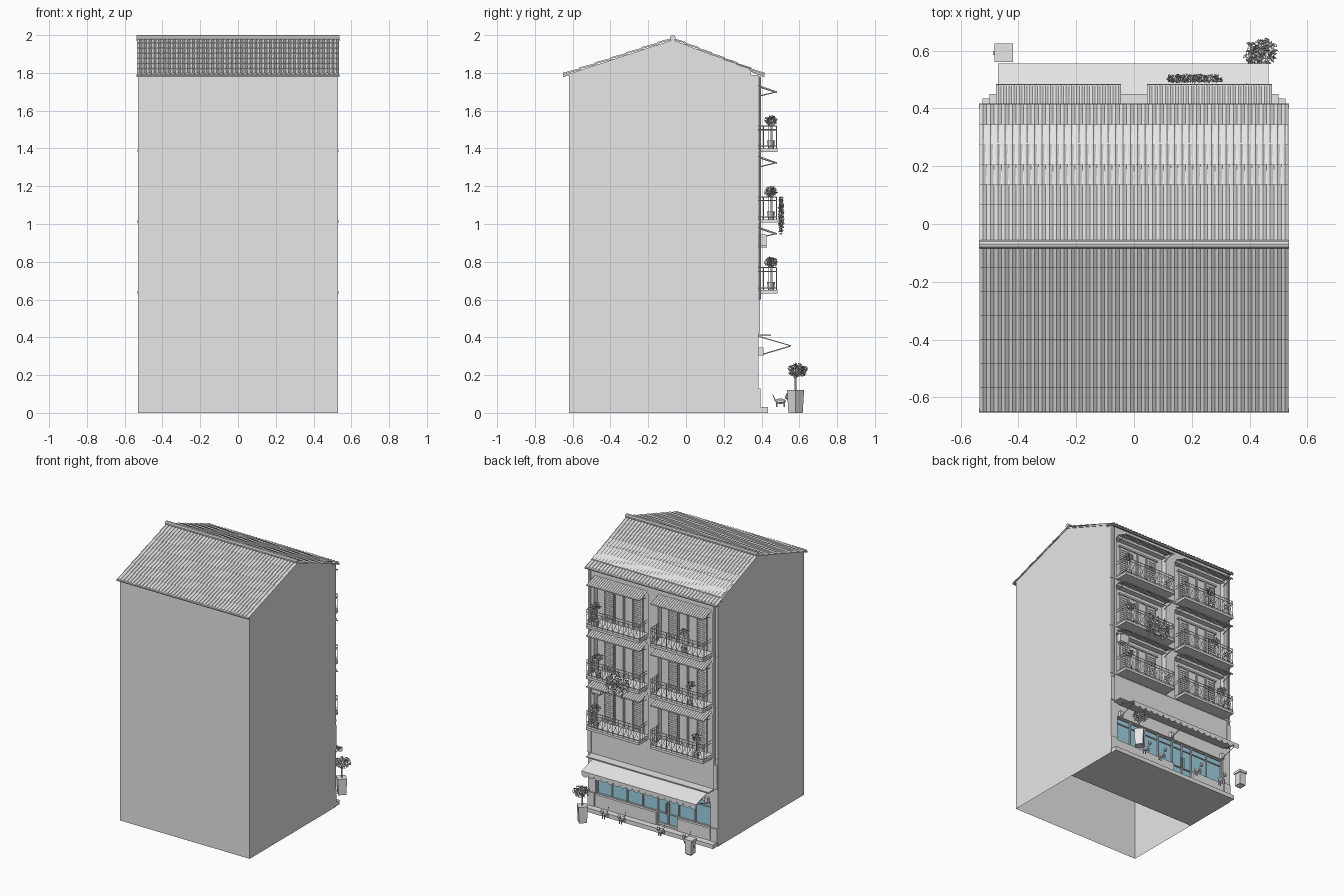
import bpy, bmesh, math, random
from mathutils import Vector, Matrix

if "Cube" in bpy.data.objects:
    bpy.data.objects.remove(bpy.data.objects["Cube"])

random.seed(4)


def material(name, rgb):
    m = bpy.data.materials.new(name)
    m.diffuse_color = (*rgb, 1)
    m.use_nodes = True
    m.node_tree.nodes["Principled BSDF"].inputs["Base Color"].default_value = m.diffuse_color
    return m


GREY = material("plaster grey", (0.8, 0.8, 0.8))
GLASS = material("window blue", (0.35, 0.66, 0.8))


def finish(name, bm, mat=GREY):
    me = bpy.data.meshes.new(name)
    bm.to_mesh(me)
    bm.free()
    me.materials.append(mat)
    ob = bpy.data.objects.new(name, me)
    bpy.context.collection.objects.link(ob)
    return ob


def box(bm, x0, x1, y0, y1, z0, z1):
    size = Matrix.Diagonal((abs(x1 - x0), y1 - y0, z1 - z0, 1))
    mid = Matrix.Translation(((x0 + x1) / 2, (y0 + y1) / 2, (z0 + z1) / 2))
    bmesh.ops.create_cube(bm, size=1, matrix=mid @ size)


def boxes(name, items, mat=GREY):
    bm = bmesh.new()
    for b in items:
        box(bm, *b)
    return finish(name, bm, mat)


def rod(bm, a, b, r=0.003, r2=None, sides=6):
    a, b = Vector(a), Vector(b)
    d = b - a
    m = Matrix.Translation((a + b) / 2) @ d.to_track_quat('Z', 'Y').to_matrix().to_4x4()
    bmesh.ops.create_cone(bm, cap_ends=True, segments=sides, radius1=r,
                          radius2=r if r2 is None else r2, depth=d.length, matrix=m)


def ball(bm, c, r, scale=(1, 1, 1)):
    bmesh.ops.create_icosphere(bm, subdivisions=1, radius=r,
                               matrix=Matrix.Translation(c) @ Matrix.Diagonal((*scale, 1)))


def sheet(bm, x0, x1, a, b, waves, amp):
    """Corrugated strip running from point a to point b, given as (y, z)."""
    prev, steps = None, waves * 4
    for i in range(steps + 1):
        x = x0 + (x1 - x0) * i / steps
        h = amp * math.sin(math.pi * i / 4) ** 2
        cur = [bm.verts.new((x, p[0], p[1] + h)) for p in (a, b)]
        if prev:
            bm.faces.new((prev[0], cur[0], cur[1], prev[1]))
        prev = cur


def prism(bm, pts, x0, x1):
    """Closed (y, z) outline extruded along x."""
    l = [bm.verts.new((x0, *p)) for p in pts]
    r = [bm.verts.new((x1, *p)) for p in pts]
    bm.faces.new(l)
    bm.faces.new(r[::-1])
    for i in range(len(pts)):
        j = (i + 1) % len(pts)
        bm.faces.new((l[j], l[i], r[i], r[j]))
    bmesh.ops.recalc_face_normals(bm, faces=bm.faces)


def leaves(bm, c, radii, count, size):
    for _ in range(count):
        d = Vector([random.gauss(0, 1) for _ in range(3)]).normalized() * random.uniform(0.45, 1)
        p = Vector(c) + Vector([d[i] * radii[i] for i in range(3)])
        u = Vector([random.uniform(-1, 1) for _ in range(3)]).normalized()
        v = u.orthogonal().normalized() * size * 0.55
        u *= size
        bm.faces.new([bm.verts.new(p + q) for q in (-u, v, u, -v)])


# Main walls, open underneath
bm = bmesh.new()
prism(bm, [(-.62, 0), (-.62, 1.79), (-.07, 1.97), (.345, 1.825), (.345, 0)], -.53, .53)
bmesh.ops.delete(bm, geom=[f for f in bm.faces if f.calc_center_median().z < .01], context='FACES_ONLY')
finish("walls", bm)
boxes("shop_floor", [(-.53, .53, -.03, .385, .0, .02)])
boxes("front_step", [(-.525, .525, .385, .435, 0, .03)])

# Facade frame around the balcony bays and shop window
parts = [(-.53, .53, .345, .385, .31, .65), (-.04, .04, .345, .385, .65, 1.79),
         (-.47, -.2, .345, .39, .02, .12), (-.03, .47, .345, .39, .02, .12)]
for s in (-1, 1):
    parts += [(s * .48, s * .53, .345, .385, .65, 1.79), (s * .47, s * .53, .345, .385, 0, .31)]
    parts += [(s * .475, s * .53, .385, .394, .03, .13), (s * .50, s * .528, .368, .393, .42, .60)]
for k in range(3):
    top = 1.79 if k == 2 else 1.025 + .375 * k
    parts.append((-.48, .48, .345, .385, .965 + .375 * k, top))
    parts.append((-.532, .532, .372, .388, .63 + .375 * k, .645 + .375 * k))
boxes("facade", parts)

# Shop window and its bars
boxes("shop_glass", [(-.47, .47, .35, .362, .03, .31)], GLASS)
bars = [(x - .004, x + .004, .36, .372, .12 if abs(x + .115) > .09 else .03, .31)
        for x in (-.466, -.335, -.2, -.115, -.03, .095, .22, .345, .466)]
bars += [(-.47, .47, .36, .37, .262, .268), (-.47, .47, .36, .372, .12, .126),
         (-.2, -.03, .36, .372, .03, .045), (-.47, .47, .36, .372, .303, .31)]
bars += [(x, x + .005, .372, .382, .12, .2) for x in (-.13, -.105)]
boxes("shop_bars", bars)

# Shop awning with scalloped edge, arms and top ledge
bm = bmesh.new()
prism(bm, [(.385, .408), (.555, .358), (.555, .353), (.385, .402)], -.47, .465)
n = 18
for i in range(n):
    x0, w = -.47 + .935 * i / n, .935 / n
    arc = [(x0 + w / 2 - math.cos(t * math.pi / 6) * w / 2, .555, .338 - .02 * math.sin(t * math.pi / 6))
           for t in range(7)]
    bm.faces.new([bm.verts.new(p) for p in [(x0 + w, .555, .357), (x0, .555, .357)] + arc])
for x in (-.45, 0, .45):
    rod(bm, (x, .388, .305), (x, .55, .353), .003)
    box(bm, x - .012, x + .012, .385, .41, .305, .345)
finish("shop_awning", bm)
boxes("shop_ledge", [(-.5, .5, .385, .45, .408, .416)])

# Roof slabs, overlapping rows of ribbed tiles, ridge cap and eave gutters
bm = bmesh.new()
prism(bm, [(-.65, 1.785), (-.07, 1.975), (.415, 1.785), (.415, 1.778), (-.07, 1.965), (-.65, 1.778)], -.535, .535)
finish("roof_slab", bm)
bm = bmesh.new()
for eave in (-.65, .415):
    for r in range(7):
        lo, hi = r / 7, (r + 1) / 7 + .02
        pt = lambda t, lift: (eave + (-.07 - eave) * min(t, 1), 1.786 + .19 * min(t, 1) + lift)
        sheet(bm, -.535, .535, pt(lo, .006), pt(hi, 0), 42, .009)
finish("roof_tiles", bm)
bm = bmesh.new()
rod(bm, (-.537, -.07, 1.985), (.537, -.07, 1.985), .015, sides=10)
for y in (-.645, .41):
    rod(bm, (-.537, y, 1.785), (.537, y, 1.785), .007, sides=8)
finish("ridge_and_gutters", bm)
bm = bmesh.new()
for s in (-1, 1):
    rod(bm, (s * .508, .392, .6), (s * .508, .392, 1.78), .006, sides=8)
finish("drain_pipes", bm)

# Six balconies: slab, railing, canopy, shutters and a potted plant
slab, rail, canopy, shut, pots, green = [bmesh.new() for _ in range(6)]
for k in range(3):
    z = .632 + .375 * k
    for s in (-1, 1):
        a, b = sorted((s * .045, s * .478))
        box(slab, a, b, .385, .485, z, z + .018)
        y, lo, hi = .479, z + .03, z + .137
        for h in (lo, hi - .02, hi):
            rod(rail, (a, y, h), (b, y, h), .0028, sides=4)
            for x in (a + .003, b - .003):
                rod(rail, (x, .385, h), (x, y, h), .0028, sides=4)
        for i in range(11):
            x = a + .003 + (b - a - .006) * i / 10
            rod(rail, (x, y, z + .01), (x, y, hi), .0022, sides=4)
            if i < 10:
                x2 = x + (b - a - .006) / 10
                rod(rail, (x, y, lo), (x2, y, hi - .02), .0015, sides=4)
                rod(rail, (x2, y, lo), (x, y, hi - .02), .0015, sides=4)
        for x in (a + .003, b - .003):
            for i in range(1, 4):
                rod(rail, (x, .385 + .025 * i, z + .01), (x, .385 + .025 * i, hi), .0018, sides=4)
        # Sloping canopy with two struts
        c = z + .34
        sheet(canopy, a, b, (.385, c + .008), (.482, c - .025), 24, .005)
        box(canopy, a, b, .478, .483, c - .028, c - .02)
        for x in (a + .01, b - .01):
            rod(canopy, (x, .386, c - .045), (x, .48, c - .022), .003)
            rod(canopy, (x, .386, c + .004), (x, .48, c - .026), .003)
        # Window frame and louvred shutters at the back of the bay
        m = (a + b) / 2
        for u in (-.16, -.08, 0, .08):
            box(shut, m + u + .003, m + u + .077, .345, .352, z + .02, z + .29)
            for e in (u + .003, u + .069):
                box(shut, m + e, m + e + .008, .35, .358, z + .02, z + .29)
            if u in (-.16, .08):
                for i in range(16):
                    h = z + .03 + .016 * i
                    box(shut, m + u + .01, m + u + .07, .35, .356, h, h + .009)
        box(shut, m - .17, m + .17, .345, .362, z + .29, z + .302)
        # Pot, stem and foliage
        px = s * .42 if (k + s) % 2 else s * .40
        if s < 0:
            px = -.40 + .05 * k
        rod(pots, (px, .45, z + .018), (px, .45, z + .06), .016, .021, sides=8)
        rod(pots, (px, .45, z + .06), (px, .45, z + .165), .0025)
        leaves(green, (px, .45, z + .165), (.036, .034, .03), 90, .009)
for nm, bm in (("balcony_slabs", slab), ("balcony_railings", rail), ("window_canopies", canopy),
               ("shutters", shut), ("balcony_pots", pots)):
    finish(nm, bm)

# Flowers hanging over the middle balcony
for i in range(9):
    leaves(green, (.13 + .02 * i, .503, 1.05 + .04 * math.sin(i * 2.1)), (.016, .014, .075), 40, .009)
finish("balcony_foliage", green)

# Air conditioner on the wall
boxes("air_conditioner", [(.40, .475, .385, .425, .885, .945), (.41, .415, .385, .43, .875, .885),
                          (.46, .465, .385, .43, .875, .885)])

# Street tree in a square tub
bm = bmesh.new()
rod(bm, (.44, .58, 0), (.44, .58, .12), .038, .045, sides=4)
rod(bm, (.44, .58, .11), (.44, .58, .21), .005)
for i in range(6):
    t = i * math.pi / 3
    rod(bm, (.44, .58, .18), (.44 + .04 * math.cos(t), .58 + .04 * math.sin(t), .225), .003, .0015, 5)
leaves(bm, (.44, .59, .225), (.058, .055, .036), 260, .011)
finish("street_tree", bm)

# Litter bin with a rim and hood
boxes("litter_bin", [(-.475, -.425, .565, .618, .01, .10), (-.482, -.418, .56, .624, .10, .118),
                     (-.465, -.435, .575, .608, 0, .01), (-.487, -.48, .585, .598, .06, .08)])

# Small cats on the pavement
bm = bmesh.new()
for x in (.31, .17, -.15, -.36):
    y = .50
    ball(bm, (x, y, .062), .018, (.8, 1.7, .9))
    ball(bm, (x, y + .035, .085), .014)
    for dx in (-.008, .008):
        rod(bm, (x + dx, y + .035, .094), (x + dx, y + .035, .108), .005, .0005, 4)
        for dy in (-.02, .02):
            rod(bm, (x + dx, y + dy, .03), (x + dx, y + dy, .06), .004, sides=5)
    rod(bm, (x, y - .028, .065), (x, y - .042, .1), .003, .002, 5)
finish("cats", bm)
